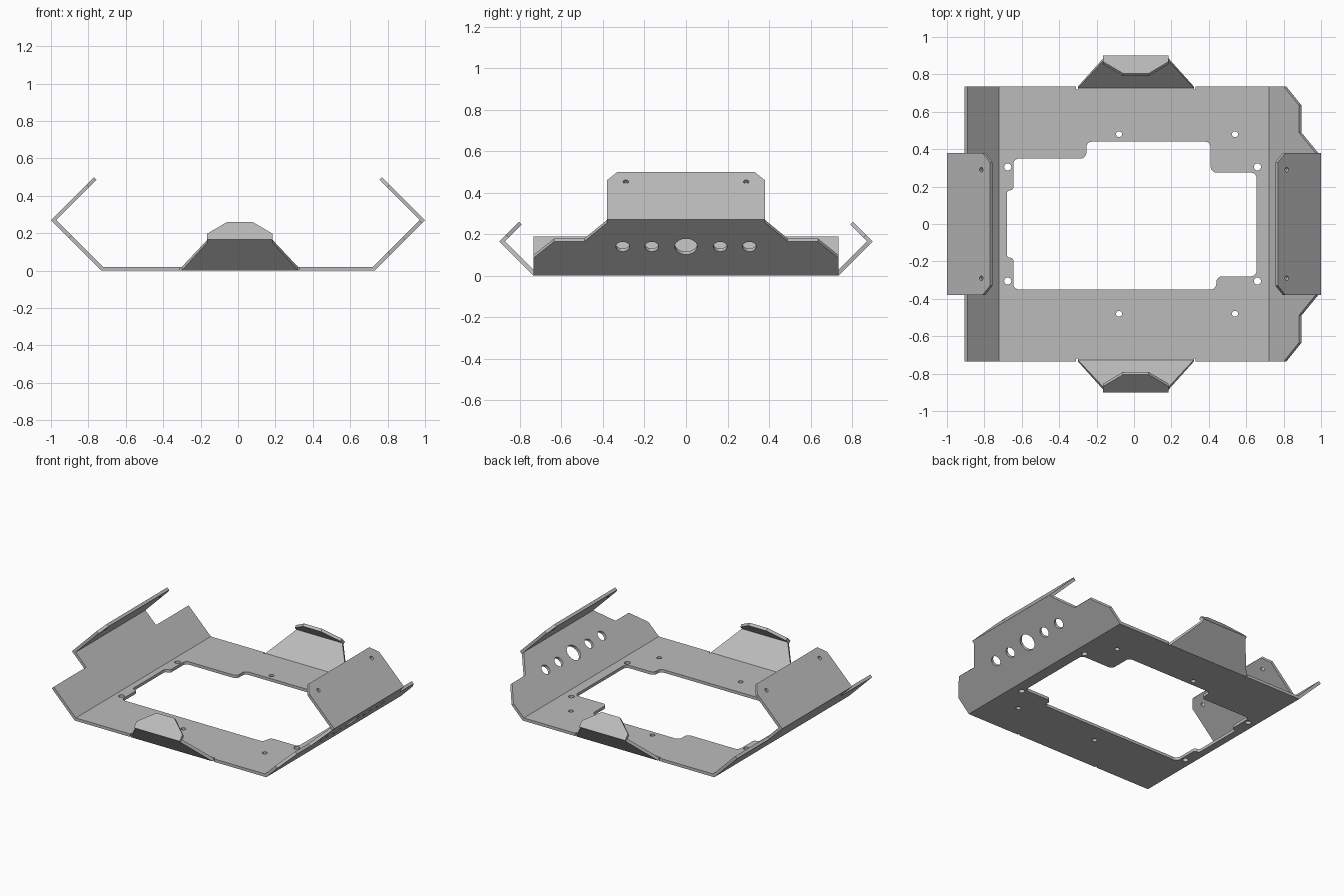
import bpy
import bmesh
from math import cos, sin, pi
from mathutils import Vector

THICK = 0.02

cube = bpy.data.objects.get("Cube")
if cube:
    bpy.data.objects.remove(cube, do_unlink=True)

steel = bpy.data.materials.new("satin_grey_steel")
steel.use_nodes = True
grey = (0.5, 0.5, 0.5, 1)
steel.diffuse_color = grey
steel.node_tree.nodes["Principled BSDF"].inputs["Base Color"].default_value = grey

bm = bmesh.new()
inward = {}  # folded panels meeting at each point, keyed by rounded position


def key(co):
    return tuple(round(c * 2000) for c in co)


def circle(u, v, r, squash=1, n=24):
    return [(u + r * cos(2 * pi * i / n), v + r * squash * sin(2 * pi * i / n))
            for i in range(n)]


def fillet(points, r, steps=5):
    """Round every corner of a closed outline."""
    out = []
    for i, p in enumerate(points):
        p = Vector(p)
        a, b = Vector(points[i - 1]) - p, Vector(points[(i + 1) % len(points)]) - p
        cut = min(r, a.length * 0.48, b.length * 0.48)
        start, end = p + a.normalized() * cut, p + b.normalized() * cut
        centre = start + end - p
        for k in range(steps + 1):
            t = k / steps * pi / 2
            out.append(tuple(centre + (start - centre) * cos(t) + (end - centre) * sin(t)))
    return out


def mirrored(half):
    """Close a half outline by mirroring it in u."""
    return half + [(-u, v) for u, v in reversed(half)]


def panel(origin, u_dir, v_dir, normal, outline, holes=()):
    """Fill one flat panel, with holes, on the outer side of the sheet."""
    origin, u_dir, v_dir = Vector(origin), Vector(u_dir), Vector(v_dir)
    normal = Vector(normal).normalized()
    edges = []
    for loop in [outline, *holes]:
        verts = [bm.verts.new(origin + u_dir * u + v_dir * v) for u, v in loop]
        for v in verts:
            inward.setdefault(key(v.co), []).append(normal)
        edges += [bm.edges.new((v, verts[i - 1])) for i, v in enumerate(verts)]
    bmesh.ops.triangle_fill(bm, use_beauty=True, edges=edges, normal=normal)


# Base plate with stepped opening, relief notches and mounting holes
SIDE, END, MID = 0.73, 0.735, 0.01
edge_half = [(MID + s * w, y) for s, pts in
             ((1, ((0.32, END), (0.32, 0.72), (0.31, 0.72), (0.31, END))),
              (-1, ((0.31, END), (0.31, 0.72), (0.32, 0.72), (0.32, END))))
             for w, y in pts]
back_edge = [(SIDE, END)] + edge_half + [(-SIDE, END)]
base_outline = back_edge + [(x, -y) for x, y in reversed(back_edge)]
opening = fillet([
    (-0.68, 0.18), (-0.645, 0.18), (-0.645, 0.35), (-0.255, 0.35),
    (-0.255, 0.44), (0.41, 0.44), (0.41, 0.275), (0.655, 0.275),
    (0.655, -0.28), (0.44, -0.28), (0.44, -0.35), (-0.645, -0.35),
    (-0.645, -0.18), (-0.68, -0.18)], 0.03)
base_holes = [circle(x, s * y, r) for s in (1, -1) for x, y, r in
              ((-0.08, 0.48, 0.016), (0.54, 0.48, 0.016),
               (-0.675, 0.305, 0.019), (0.66, 0.305, 0.019))]
panel((0, 0, 0), (1, 0, 0), (0, 1, 0), (0, 0, 1), base_outline, [opening] + base_holes)

# Side walls: chamfered and pierced on the left, square-shouldered on the right
RISE = 1 - SIDE
SQ = 0.5 ** 0.5
left_wall = mirrored([(END, 0), (END, 0.085), (0.635, 0.165), (0.49, 0.165),
                      (0.38, 0.255), (0.38, RISE)])
right_wall = mirrored([(END, 0), (END, 0.175), (0.38, 0.175), (0.38, RISE)])
wall_holes = [circle(y, 0.14, r, SQ) for y, r in
              ((0, 0.054), (0.165, 0.033), (-0.165, 0.033), (0.305, 0.033), (-0.305, 0.033))]
lip = mirrored([(0.38, 0), (0.38, 0.19), (0.33, 0.23)])
lip_holes = [circle(s * 0.29, 0.183, 0.013, SQ, 16) for s in (1, -1)]
for s, wall, holes in ((1, left_wall, wall_holes), (-1, right_wall, [])):
    panel((s * SIDE, 0, 0), (0, 1, 0), (s, 0, 1), (-s, 0, 1), wall, holes)
    # Inward-folded lip
    panel((s, 0, RISE), (0, 1, 0), (-s, 0, 1), (-s, 0, -1), lip, lip_holes)

# End flaps with short folded lips
FLAP = 0.165
flap = mirrored([(0.31, 0), (0.175, 0.15), (0.175, FLAP)])
flap_lip = mirrored([(0.175, 0), (0.175, 0.032), (0.068, 0.095)])
for s in (1, -1):
    panel((MID, s * END, 0), (1, 0, 0), (0, s, 1), (0, -s, 1), flap)
    panel((MID, s * (END + FLAP), FLAP), (1, 0, 0), (0, -s, 1), (0, -s, -1), flap_lip)

# Weld the bends, then thicken inward with mitred folds
bmesh.ops.remove_doubles(bm, verts=bm.verts[:], dist=0.0002)
extruded = bmesh.ops.extrude_face_region(bm, geom=bm.faces[:], use_keep_orig=True)
for v in extruded["geom"]:
    if isinstance(v, bmesh.types.BMVert):
        normals = inward[key(v.co)]
        a, b = normals[0], normals[-1]
        v.co += (a + b) / (1 + a.dot(b)) * THICK
bmesh.ops.recalc_face_normals(bm, faces=bm.faces[:])

mesh = bpy.data.meshes.new("folded_sheet_tray")
bm.to_mesh(mesh)
bm.free()
mesh.materials.append(steel)
tray = bpy.data.objects.new("folded_sheet_tray", mesh)
bpy.context.collection.objects.link(tray)
